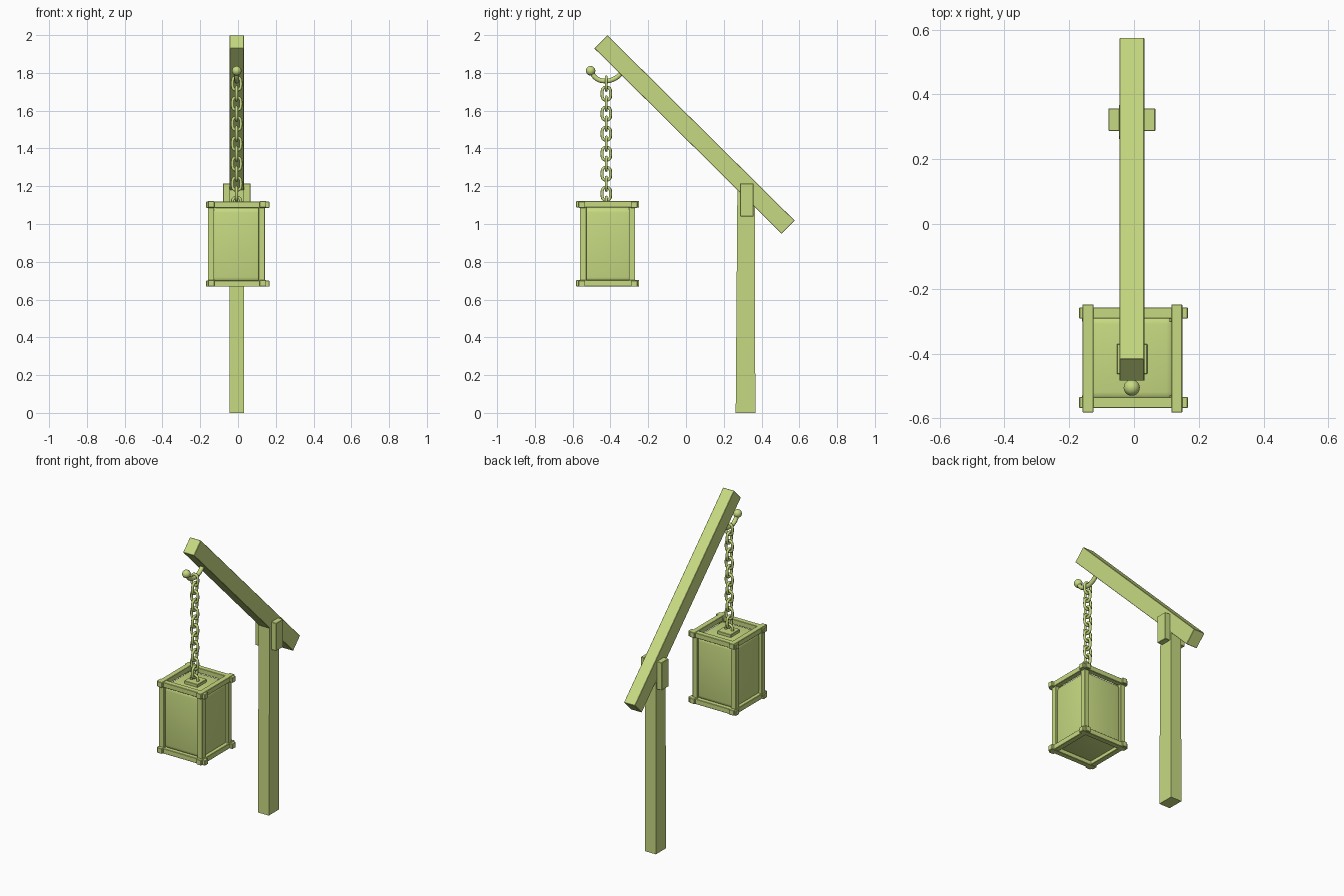
import bpy
import math
from mathutils import Matrix

if "Cube" in bpy.data.objects:
    bpy.data.objects.remove(bpy.data.objects["Cube"])

mat = bpy.data.materials.new("olive_wood")
mat.diffuse_color = (0.57, 0.70, 0.22, 1)
mat.use_nodes = True
mat.node_tree.nodes["Principled BSDF"].inputs["Base Color"].default_value = mat.diffuse_color


def box(name, x, y, z, bevel=0.002):
    """Box from (min, max) ranges on each axis."""
    bpy.ops.mesh.primitive_cube_add(size=1)
    ob = bpy.context.object
    ob.name = name
    for v in ob.data.vertices:
        v.co = [r[0] + (c + 0.5) * (r[1] - r[0]) for r, c in zip((x, y, z), v.co)]
    if bevel:
        m = ob.modifiers.new("bevel", 'BEVEL')
        m.width = bevel
        m.segments = 1
    ob.data.materials.append(mat)
    return ob


# Upright post, slightly tapered, top cut to follow the beam
post = box("post", (-0.046, 0.031), (0.263, 0.367), (0, 1.2), 0)
for v in post.data.vertices:
    if v.co.z > 1:
        v.co.y = 0.272 if v.co.y < 0.3 else 0.365
        v.co.z = 1.46 - v.co.y

# Slanted beam
beam = box("beam", (-0.045, 0.032), (-0.697, 0.697), (-0.049, 0.049), 0.002)
beam.location = (0, 0.045, 1.474)
beam.rotation_euler.x = math.radians(-44.7)

# Side cleats joining post and beam
for side, xr in (("left", (-0.079, -0.044)), ("right", (0.030, 0.066))):
    box("cleat_" + side, xr, (0.287, 0.357), (1.04, 1.215))

# Lantern frame: rails along x and y, corner posts
for level, z in (("bottom", 0.668), ("top", 1.086)):
    for n, y in (("front", -0.551), ("back", -0.275)):
        box(f"rail_x_{level}_{n}", (-0.169, 0.166), (y - 0.017, y + 0.017), (z, z + 0.032))
    for n, x in (("left", -0.142), ("right", 0.132)):
        box(f"rail_y_{level}_{n}", (x - 0.017, x + 0.017), (-0.582, -0.248), (z + 0.002, z + 0.035))
for x in (-0.143, 0.126):
    for y in (-0.545, -0.286):
        box("lantern_corner_post", (x - 0.017, x + 0.017), (y - 0.017, y + 0.017), (0.68, 1.11))

# Softly rounded lantern body
body = box("lantern_body", (-0.141, 0.130), (-0.549, -0.279), (0.688, 1.09), 0.03)
body.modifiers["bevel"].segments = 4
bpy.ops.object.shade_smooth()

# Cap plate the chain is fixed to
box("cap_plate", (-0.053, 0.041), (-0.463, -0.37), (1.08, 1.108))

# Chain of alternating oval links
bpy.ops.mesh.primitive_torus_add(major_radius=0.0225, minor_radius=0.008,
                                 major_segments=20, minor_segments=10)
link = bpy.context.object
link.name = "chain_link"
for v in link.data.vertices:
    if abs(v.co.y) > 1e-5:
        v.co.y += math.copysign(0.0125, v.co.y)
link.data.transform(Matrix.Rotation(math.pi / 2, 4, 'X'))
link.data.materials.append(mat)
bpy.ops.object.shade_smooth()
for i in range(13):
    ob = link if i == 0 else link.copy()
    if i:
        bpy.context.collection.objects.link(ob)
    ob.location = (-0.007, -0.422, 1.743 - i * 0.053)
    ob.rotation_euler.z = (i % 2) * math.pi / 2

# Hook with ball end
path = [(-0.30, 1.845), (-0.345, 1.795), (-0.385, 1.766), (-0.43, 1.757),
        (-0.475, 1.771), (-0.505, 1.81)]
cu = bpy.data.curves.new("hook", 'CURVE')
cu.dimensions = '3D'
cu.bevel_depth = 0.013
cu.bevel_resolution = 3
cu.resolution_u = 6
sp = cu.splines.new('BEZIER')
sp.bezier_points.add(len(path) - 1)
for p, (y, z) in zip(sp.bezier_points, path):
    p.co = (-0.007, y, z)
    p.handle_left_type = p.handle_right_type = 'AUTO'
hook = bpy.data.objects.new("hook", cu)
bpy.context.collection.objects.link(hook)
cu.materials.append(mat)
bpy.ops.object.select_all(action='DESELECT')
hook.select_set(True)
bpy.context.view_layer.objects.active = hook
bpy.ops.object.convert(target='MESH')
bpy.ops.object.shade_smooth()

bpy.ops.mesh.primitive_uv_sphere_add(segments=20, ring_count=12, radius=0.025,
                                     location=(-0.007, -0.505, 1.811))
ball = bpy.context.object
ball.name = "hook_ball"
ball.data.materials.append(mat)
bpy.ops.object.shade_smooth()
